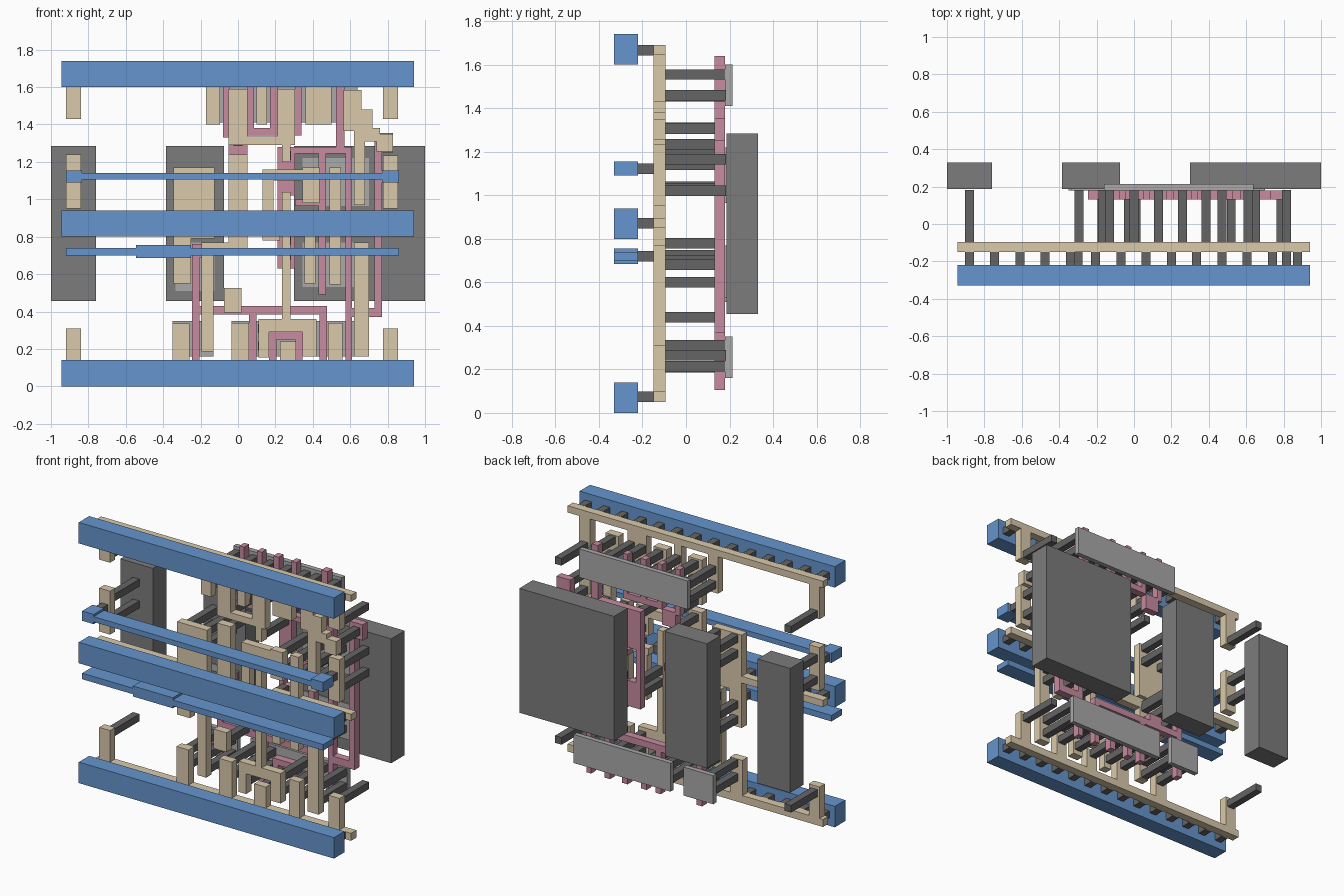
import bpy, bmesh


def material(name, rgb):
    m = bpy.data.materials.new(name)
    m.diffuse_color = (*rgb, 1)
    return m


BLUE = material("metal_blue", (0.13, 0.30, 0.61))
SAND = material("sand", (0.70, 0.59, 0.41))
PINK = material("pink", (0.57, 0.26, 0.35))
DARK = material("dark_grey", (0.13, 0.13, 0.13))
MID = material("mid_grey", (0.20, 0.20, 0.20))
LIGHT = material("light_grey", (0.40, 0.40, 0.40))


def plate(name, rects, y0, y1, mat):
    """Union of (x0, x1, z0, z1) rectangles, extruded from y0 to y1."""
    xs = sorted({v for r in rects for v in r[:2]})
    zs = sorted({v for r in rects for v in r[2:]})
    bm = bmesh.new()
    verts = {}

    def vert(i, j):
        if (i, j) not in verts:
            verts[i, j] = bm.verts.new((xs[i], y0, zs[j]))
        return verts[i, j]

    for i in range(len(xs) - 1):
        for j in range(len(zs) - 1):
            cx, cz = (xs[i] + xs[i + 1]) / 2, (zs[j] + zs[j + 1]) / 2
            if any(a < cx < b and c < cz < d for a, b, c, d in rects):
                bm.faces.new([vert(i, j), vert(i + 1, j), vert(i + 1, j + 1), vert(i, j + 1)])
    ext = bmesh.ops.extrude_face_region(bm, geom=bm.faces[:], use_keep_orig=True)
    moved = [e for e in ext["geom"] if isinstance(e, bmesh.types.BMVert)]
    bmesh.ops.translate(bm, verts=moved, vec=(0, y1 - y0, 0))
    bmesh.ops.recalc_face_normals(bm, faces=bm.faces[:])
    me = bpy.data.meshes.new(name)
    bm.to_mesh(me)
    bm.free()
    me.materials.append(mat)
    ob = bpy.data.objects.new(name, me)
    bpy.context.collection.objects.link(ob)
    return ob


def posts(name, points, y0, y1, s=0.024):
    """Square connector posts running along y."""
    for n, (x, z) in enumerate(points):
        plate(f"{name}_{n}", [(x - s, x + s, z - s, z + s)], y0, y1, DARK)


# Front power rails and thin signal rails
for name, z in (("bottom_rail", 0), ("middle_rail", 0.80), ("top_rail", 1.60)):
    plate(name, [(-0.945, 0.94, z, z + 0.14)], -0.33, -0.22, BLUE)
plate("upper_thin_rail", [(-0.92, 0.86, 1.105, 1.14), (-0.92, -0.835, 1.09, 1.155),
                          (0.77, 0.86, 1.09, 1.155)], -0.33, -0.22, BLUE)
plate("lower_thin_rail", [(-0.92, 0.86, 0.70, 0.74), (-0.545, -0.25, 0.685, 0.755)],
      -0.33, -0.22, BLUE)

# Short posts between rails and wiring
xs = [-0.88 + 0.135 * i for i in range(14)]
posts("rail_post", [(x, z) for z in (0.075, 1.667) for x in xs], -0.22, -0.15)
posts("middle_post", [(x, 0.872) for x in xs if not -0.1 < x < 0.3], -0.22, -0.15)
posts("thin_post", [(-0.88, 1.122), (0.815, 1.122), (-0.30, 0.72)], -0.22, -0.15)

# Sand coloured wiring layer
bottom_wiring = [
    (-0.945, 0.94, 0.05, 0.10),
    (-0.92, -0.84, 0.05, 0.31), (0.775, 0.855, 0.05, 0.31),
    (-0.35, -0.26, 0.05, 0.335), (-0.035, 0.06, 0.05, 0.34),
    (0.225, 0.31, 0.05, 0.24), (0.48, 0.56, 0.05, 0.34)]
top_wiring = [
    (-0.945, 0.94, 1.645, 1.69),
    (-0.92, -0.84, 1.43, 1.69), (0.775, 0.855, 1.43, 1.69),
    (-0.17, -0.095, 1.40, 1.69), (0.10, 0.155, 1.40, 1.69), (0.36, 0.50, 1.40, 1.69)]
middle_wiring = [
    (-0.945, -0.125, 0.85, 0.895), (0.345, 0.94, 0.85, 0.895),
    (-0.345, -0.125, 0.79, 1.17), (-0.345, -0.25, 0.55, 1.17),
    (0.355, 0.415, 0.55, 0.895), (0.49, 0.55, 0.545, 1.17)]
signal_wiring = [
    (-0.92, -0.84, 0.95, 1.24), (0.775, 0.855, 0.95, 1.235),
    (-0.05, 0.05, 1.29, 1.59), (-0.05, 0.305, 1.29, 1.335), (0.21, 0.305, 1.32, 1.59),
    (0.235, 0.28, 1.20, 1.335),
    (0.565, 0.66, 1.365, 1.585), (0.62, 0.72, 1.37, 1.48), (0.62, 0.76, 1.31, 1.38),
    (0.74, 0.83, 1.255, 1.35), (0.62, 0.68, 0.97, 1.37),
    (-0.195, -0.13, 0.185, 0.77), (-0.195, 0.05, 0.70, 0.77), (-0.05, 0.05, 0.70, 1.24),
    (-0.075, 0.02, 0.395, 0.525),
    (0.13, 0.19, 0.78, 1.16), (0.13, 0.225, 0.78, 0.83), (0.13, 0.435, 1.10, 1.16),
    (0.345, 0.435, 0.98, 1.17),
    (0.235, 0.28, 0.36, 1.04), (0.115, 0.42, 0.29, 0.36), (0.11, 0.165, 0.155, 0.36),
    (0.345, 0.42, 0.16, 0.36), (0.62, 0.70, 0.16, 0.77)]
for name, rects in (("bottom_wiring", bottom_wiring), ("middle_wiring", middle_wiring),
                    ("top_wiring", top_wiring), ("signal_wiring", signal_wiring)):
    plate(name, rects, -0.15, -0.095, SAND)

# Pink gate strips
gates = [
    (-0.08, -0.045, 1.33, 1.64), (-0.05, 0.05, 1.24, 1.335), (-0.08, 0.05, 1.33, 1.345),
    (0.05, 0.085, 1.34, 1.64), (0.05, 0.21, 1.34, 1.38), (0.17, 0.21, 1.34, 1.64),
    (0.305, 0.34, 1.34, 1.64), (0.20, 0.34, 1.34, 1.38),
    (0.525, 0.57, 1.25, 1.64), (0.21, 0.61, 1.245, 1.28), (0.21, 0.305, 1.02, 1.28),
    (0.21, 0.245, 0.63, 1.28), (0.21, 0.305, 0.63, 0.80), (0.305, 0.47, 0.965, 1.0),
    (0.43, 0.47, 0.49, 1.25), (0.575, 0.61, 0.105, 1.28),
    (0.73, 0.77, 0.37, 1.35), (0.73, 0.83, 1.25, 1.355), (0.575, 0.77, 0.37, 0.42),
    (-0.245, -0.205, 0.105, 0.76), (-0.245, -0.13, 0.69, 0.76),
    (-0.245, 0.475, 0.385, 0.43), (-0.075, 0.02, 0.385, 0.48),
    (0.06, 0.10, 0.105, 0.43), (0.165, 0.205, 0.105, 0.29), (0.165, 0.345, 0.25, 0.29),
    (0.305, 0.345, 0.105, 0.29), (0.435, 0.475, 0.105, 0.43)]
plate("gate_strips", gates, 0.13, 0.18, PINK)

# Thin grey plates and thick back blocks
for name, r in (("upper_thin_plate", (-0.16, 0.64, 1.41, 1.60)),
                ("lower_thin_plate", (-0.035, 0.68, 0.16, 0.35)),
                ("lower_small_plate", (-0.35, -0.13, 0.16, 0.35))):
    plate(name, [r], 0.18, 0.213, LIGHT)
for name, x0, x1 in (("left_block", -1.0, -0.76), ("centre_block", -0.385, -0.075),
                     ("right_block", 0.30, 1.0)):
    plate(name, [(x0, x1, 0.455, 1.285)], 0.187, 0.33, MID)
for name, r in (("centre_inlay", (-0.335, -0.125, 0.51, 0.77)),
                ("right_inlay_low", (0.345, 0.70, 0.53, 0.77)),
                ("right_inlay_high", (0.345, 0.70, 0.965, 1.22))):
    plate(name, [r], 0.18, 0.213, LIGHT)

# Long posts to the plates and blocks
deep = [(x, z) for x in (-0.88, 0.815) for z in (0.265, 1.02, 1.165, 1.46)]
deep += [(x, z) for x in (-0.13, 0.0, 0.13, 0.26, 0.385, 0.47, 0.61) for z in (1.455, 1.555)]
deep += [(x, z) for x in (-0.295, -0.165, 0.01, 0.13, 0.385, 0.52, 0.65) for z in (0.215, 0.31)]
deep += [(0.26, 0.21)]
deep += [(-0.295, z) for z in (0.60, 0.70, 1.04, 1.14)]
deep += [(-0.165, z) for z in (0.60, 0.70, 1.04, 1.14)]
deep += [(x, z) for x in (0.385, 0.52, 0.65) for z in (0.60, 0.68, 1.03, 1.14)]
posts("long_post", deep, -0.095, 0.183)

# Shorter posts to the gate strips
posts("gate_post", [(0.0, 1.31), (0.26, 1.235), (0.785, 1.305), (-0.03, 0.44), (0.26, 0.78),
                    (-0.17, 0.725), (0.0, 1.20), (0.26, 0.70)], -0.095, 0.13)
